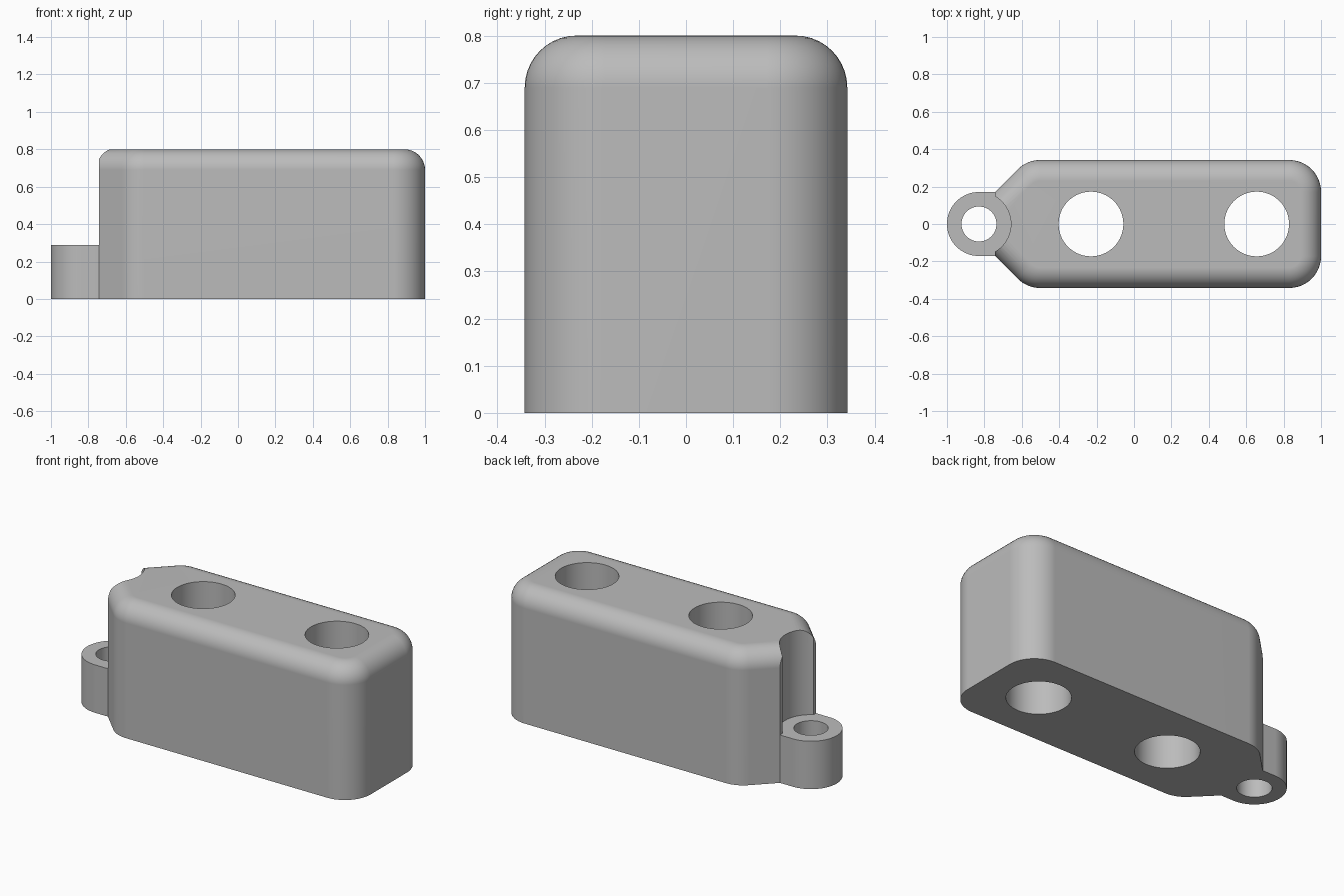
import bpy, bmesh, math
from mathutils import Vector

if "Cube" in bpy.data.objects:
    bpy.data.objects.remove(bpy.data.objects["Cube"])

LUG_X, LUG_R, LUG_TOP = -0.829, 0.171, 0.287
END_X = -0.743               # plane where the body stops above the lug
HALF_W, TOP, FILLET = 0.342, 0.80, 0.11

grey = bpy.data.materials.new("plain grey")
grey.diffuse_color = (0.5, 0.5, 0.5, 1)
grey.use_nodes = True
grey.node_tree.nodes["Principled BSDF"].inputs["Base Color"].default_value = grey.diffuse_color


def loft(name, rings):
    """Closed solid through rings of equal point count, bottom to top."""
    bm = bmesh.new()
    vs = [[bm.verts.new(p) for p in ring] for ring in rings]
    n = len(vs[0])
    for a, b in zip(vs, vs[1:]):
        for i in range(n):
            j = (i + 1) % n
            bm.faces.new((a[i], a[j], b[j], b[i]))
    bm.faces.new(vs[0][::-1])
    bm.faces.new(vs[-1])
    me = bpy.data.meshes.new(name)
    bm.to_mesh(me)
    bm.free()
    me.materials.append(grey)
    ob = bpy.data.objects.new(name, me)
    bpy.context.collection.objects.link(ob)
    return ob


def prism(name, pts, z0, z1):
    return loft(name, [[(x, y, z) for x, y in pts] for z in (z0, z1)])


def circle(x, r, n=64):
    return [(x + r * math.cos(2 * math.pi * i / n), r * math.sin(2 * math.pi * i / n))
            for i in range(n)]


def rounded(corners, inset, seg=12):
    """Counter-clockwise convex outline with rounded corners (x, y, radius), moved inwards."""
    pts = []
    for i, (x, y, r) in enumerate(corners):
        c = Vector((x, y))
        d0 = (c - Vector(corners[i - 1][:2])).normalized()
        d1 = (Vector(corners[(i + 1) % len(corners)][:2]) - c).normalized()
        turn = d0.angle(d1)
        centre = c + (d1 - d0).normalized() * (r / math.cos(turn / 2))
        start = math.atan2(-d0.x, d0.y)
        for k in range(seg + 1):
            a = start + turn * k / seg
            pts.append((centre.x + (r - inset) * math.cos(a),
                        centre.y + (r - inset) * math.sin(a)))
    return pts


# Body: rounded block, tapered at the left end, with a rounded top edge
shoulder_x = END_X - LUG_R + HALF_W
tip = 0.11
half = [(1, HALF_W, 0.17), (shoulder_x, HALF_W, 0.17), (END_X - tip, LUG_R - tip, 0.13)]
outline = half + [(x, -y, r) for x, y, r in half[::-1]]
levels = [(0, -0.05)]
for k in range(11):
    t = math.pi / 2 * k / 10
    levels.append((FILLET * (1 - math.cos(t)), TOP - FILLET + FILLET * math.sin(t)))
body = loft("body", [[(x, y, z) for x, y in rounded(outline, d)] for d, z in levels])

# Lug: rounded tab running into the tapered end
arc = [(LUG_X + LUG_R * math.cos(a), LUG_R * math.sin(a))
       for a in (math.pi / 2 + math.pi * i / 32 for i in range(33))]
lug = prism("lug", arc + [(-0.70, -LUG_R), (-0.70, LUG_R)], -0.1, 0.35)

# Cutters: space above the lug, base trim and the three through holes
def box(x0, x1):
    return [(x0, -0.8), (x1, -0.8), (x1, 0.8), (x0, 0.8)]

cutters = [prism("end_cutter", box(-1.3, END_X), LUG_TOP, 1.2),
           prism("notch_cutter", circle(LUG_X, LUG_R), LUG_TOP, 1.3),
           prism("base_cutter", box(-1.5, 1.5), -0.5, 0),
           prism("lug_hole", circle(LUG_X, 0.0935), -1, 1.5),
           prism("left_hole", circle(-0.23, 0.173), -1, 1.5),
           prism("right_hole", circle(0.656, 0.173), -1, 1.5)]
for ob, op in [(lug, 'UNION')] + [(c, 'DIFFERENCE') for c in cutters]:
    m = body.modifiers.new(ob.name, 'BOOLEAN')
    m.operation, m.object, m.solver = op, ob, 'EXACT'

# Bake the cuts and remove the helpers
dg = bpy.context.evaluated_depsgraph_get()
mesh = bpy.data.meshes.new_from_object(body.evaluated_get(dg))
body.modifiers.clear()
body.data = mesh
for ob in [lug] + cutters:
    bpy.data.objects.remove(ob)

# Smooth shading with crisp edges
bpy.context.view_layer.objects.active = body
body.select_set(True)
bpy.ops.object.shade_smooth_by_angle(angle=math.radians(30))
wn = body.modifiers.new("even normals", 'WEIGHTED_NORMAL')
wn.keep_sharp = True
